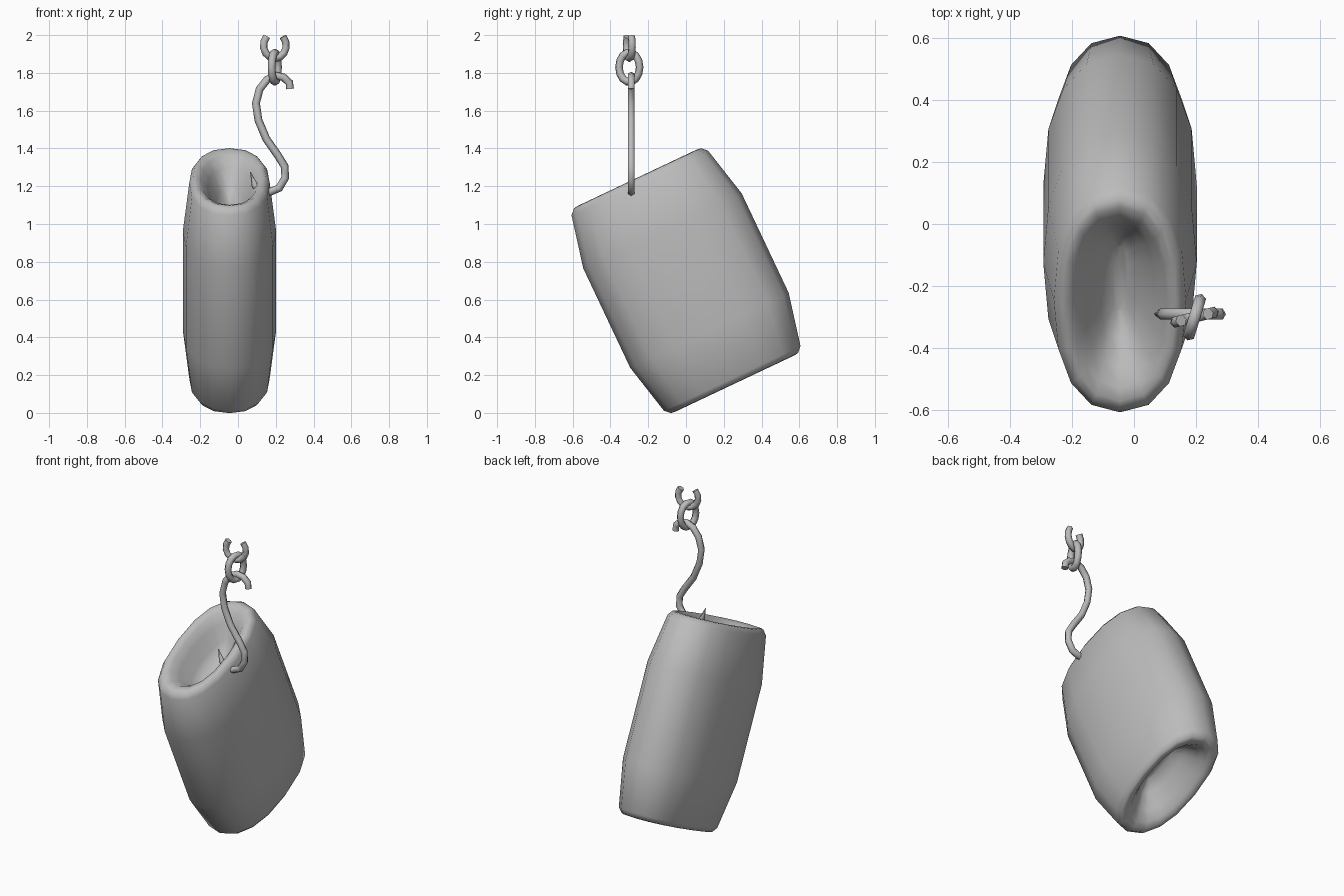
import bpy, bmesh, math
from mathutils import Vector

cube = bpy.data.objects.get("Cube")
if cube:
    bpy.data.objects.remove(cube)

# One plain grey for everything
grey = bpy.data.materials.new("plain grey")
grey.use_nodes = True
colour = (0.5, 0.5, 0.5, 1)
grey.diffuse_color = colour
grey.node_tree.nodes["Principled BSDF"].inputs["Base Color"].default_value = colour


def finish(name, bm):
    bmesh.ops.recalc_face_normals(bm, faces=bm.faces)
    mesh = bpy.data.meshes.new(name)
    bm.to_mesh(mesh)
    bm.free()
    mesh.materials.append(grey)
    mesh.shade_smooth()
    obj = bpy.data.objects.new(name, mesh)
    bpy.context.collection.objects.link(obj)
    return obj


def bridge(bm, a, b):
    n = len(a)
    for i in range(n):
        bm.faces.new((a[i], a[(i + 1) % n], b[(i + 1) % n], b[i]))


def tube(name, points, radii, sides=6, closed=False):
    """Sweep a round section along a path; the section keeps a steady roll."""
    bm = bmesh.new()
    pts = [Vector(p) for p in points]
    n = len(pts)
    ref = (pts[n // 3] - pts[0]).cross(pts[2 * n // 3] - pts[0]).normalized()
    rings = []
    for i, p in enumerate(pts):
        before = pts[i - 1] if i or closed else p
        after = pts[(i + 1) % n] if i < n - 1 or closed else p
        side = (after - before).normalized().cross(ref).normalized()
        ring = []
        for k in range(sides):
            a = math.tau * k / sides
            ring.append(bm.verts.new(p + radii[i] * (math.cos(a) * side + math.sin(a) * ref)))
        rings.append(ring)
    for a, b in zip(rings, rings[1:]):
        bridge(bm, a, b)
    if closed:
        bridge(bm, rings[-1], rings[0])
    else:
        bm.faces.new(rings[0])
        bm.faces.new(rings[-1])
    obj = finish(name, bm)
    with bpy.context.temp_override(object=obj, active_object=obj, selected_objects=[obj],
                                   selected_editable_objects=[obj]):
        bpy.ops.object.shade_smooth_by_angle(angle=math.radians(62))
    return obj


def rounded(t):
    """Fuller than a plain ellipse when used for both coordinates."""
    return math.copysign(abs(t) ** 0.87, t)


# Barrel dished at both ends: (half width, half depth, height) from dish floor to waist
half = [(0.025, 0.12, 0.41), (0.07, 0.19, 0.46), (0.115, 0.255, 0.54), (0.15, 0.305, 0.588),
        (0.175, 0.345, 0.603), (0.194, 0.372, 0.6), (0.213, 0.4, 0.572), (0.247, 0.464, 0.291)]
profile = half + [(w, d, -h) for w, d, h in reversed(half)]
bm = bmesh.new()
rings = []
for w, d, h in profile:
    angles = [math.tau * k / 16 for k in range(16)]
    rings.append([bm.verts.new((w * rounded(math.cos(a)), d * rounded(math.sin(a)), h))
                  for a in angles])
for a, b in zip(rings, rings[1:]):
    bridge(bm, a, b)
bm.faces.new(rings[0])
bm.faces.new(rings[-1])
barrel = finish("barrel_body", bm)
barrel.location = (-0.045, 0, 0.7)
barrel.rotation_euler.x = math.radians(25.3)

# S-shaped hook piercing the barrel wall, with a pointed tip inside
hook = [(0.275, 1.715), (0.272, 1.748), (0.24, 1.777), (0.2, 1.785), (0.155, 1.765),
        (0.115, 1.715), (0.095, 1.64), (0.108, 1.55), (0.15, 1.45), (0.21, 1.365),
        (0.247, 1.305), (0.25, 1.245), (0.218, 1.19), (0.17, 1.17), (0.12, 1.175),
        (0.088, 1.205), (0.066, 1.275)]
tube("hook", [(x, -0.29, z) for x, z in hook], [0.021] * 15 + [0.017, 0.002])

# Closed chain link, turned slightly
turn = math.radians(17)
link = []
for k in range(14):
    a = math.tau * k / 14
    s = 0.057 * math.cos(a)
    link.append((0.195 + s * math.sin(turn), -0.3 + s * math.cos(turn), 1.83 + 0.078 * math.sin(a)))
tube("chain_link", link, [0.021] * len(link), closed=True)

# Upper link, cut open at the top and turned a little the other way
upper = []
for k in range(11):
    a = math.radians(136 + 268 * k / 10)
    s = 0.06 * math.cos(a)
    upper.append((0.195 + s, -0.3 + 0.25 * s, 1.945 + 0.068 * math.sin(a)))
tube("cut_link", upper, [0.02] * len(upper))
